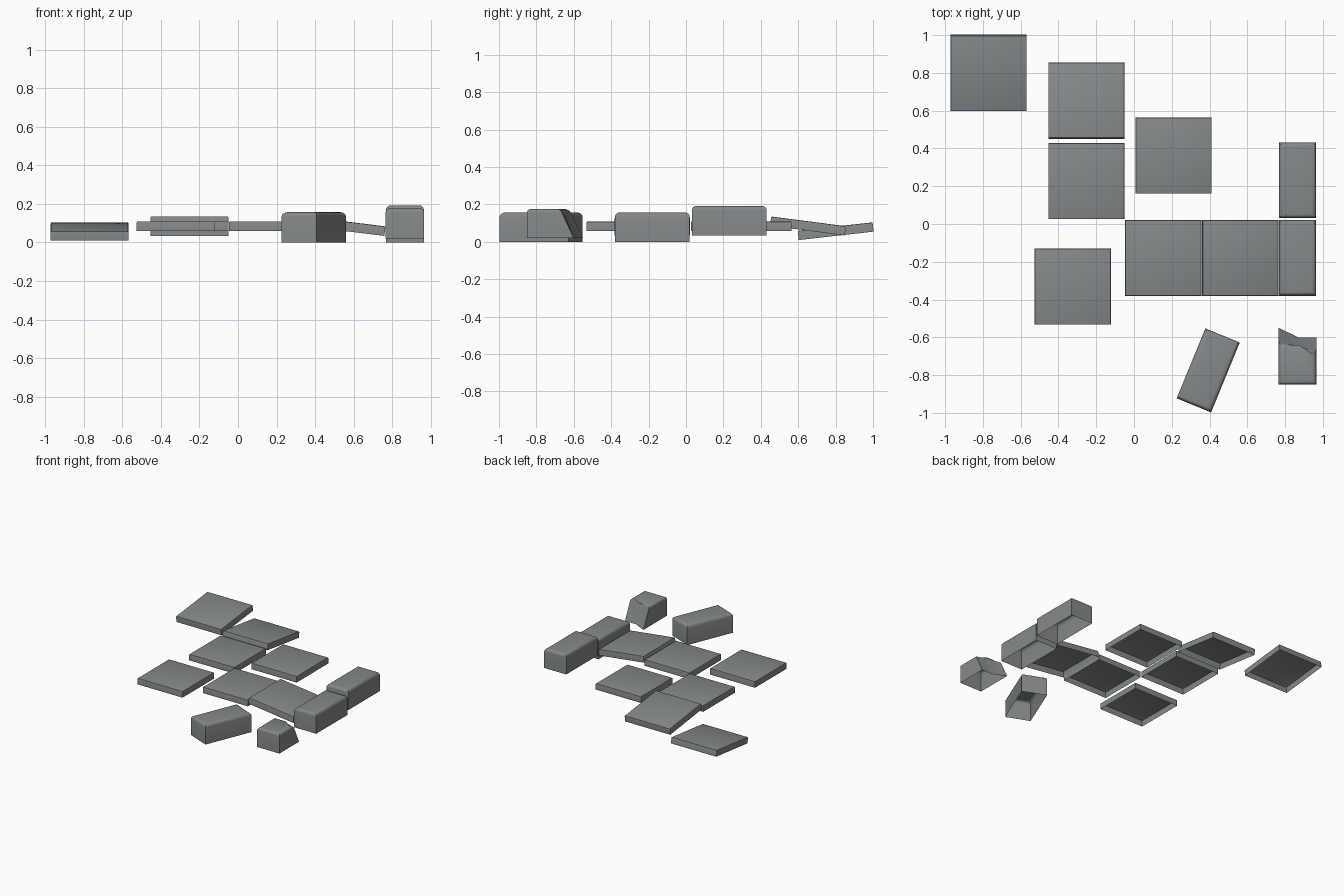
import bpy, bmesh, math
from mathutils import Vector

if "Cube" in bpy.data.objects:
    bpy.data.objects.remove(bpy.data.objects["Cube"])

grey = bpy.data.materials.new("stone grey")
grey.diffuse_color = (0.235, 0.25, 0.255, 1)
grey.use_nodes = True
grey.node_tree.nodes["Principled BSDF"].inputs["Base Color"].default_value = grey.diffuse_color


def shell(name, base, top, z0, z1, bevel, segs):
    """Open-bottomed prism with its top edges rounded."""
    bm = bmesh.new()
    lo = [bm.verts.new((x, y, z0)) for x, y in base]
    hi = [bm.verts.new((x, y, z1)) for x, y in top]
    n = len(lo)
    cap = bm.faces.new(hi)
    for i in range(n):
        j = (i + 1) % n
        bm.faces.new((lo[i], lo[j], hi[j], hi[i]))
    bmesh.ops.bevel(bm, geom=list(cap.edges), offset=bevel, segments=segs,
                    profile=0.5, affect='EDGES')
    me = bpy.data.meshes.new(name)
    bm.to_mesh(me)
    bm.free()
    me.materials.append(grey)
    ob = bpy.data.objects.new(name, me)
    bpy.context.collection.objects.link(ob)
    bpy.context.view_layer.objects.active = ob
    ob.select_set(True)
    bpy.ops.object.shade_smooth_by_angle(angle=math.radians(35))
    ob.select_set(False)
    return ob


def rect(w, d):
    return [(-w/2, -d/2), (w/2, -d/2), (w/2, d/2), (-w/2, d/2)]


# Thin square floor slabs: centre, tilt about x and y in degrees
slabs = [
    (-0.77, 0.80, 0.057, 6.4, 0),
    (-0.252, 0.652, 0.085, -7.4, 0),
    (-0.252, 0.227, 0.084, 0, 0),
    (0.21, 0.362, 0.084, 0, 0),
    (-0.324, -0.331, 0.084, 0, 0),
    (0.155, -0.18, 0.084, 0, 0),
    (0.562, -0.18, 0.083, 0, 7.0),
]
for i, (x, y, z, rx, ry) in enumerate(slabs):
    ob = shell(f"floor_slab_{i+1}", rect(0.403, 0.403), rect(0.403, 0.403),
               -0.025, 0.025, 0.006, 2)
    ob.location = (x, y, z)
    ob.rotation_euler = (math.radians(rx), math.radians(ry), 0)

# Long edging blocks: centre, base height, turn
for i, (x, y, z, turn) in enumerate([(0.866, 0.231, 0.035, 0),
                                     (0.866, -0.18, 0.0, 0),
                                     (0.393, -0.775, 0.0, -22.3)]):
    ob = shell(f"edge_block_{i+1}", rect(0.197, 0.4), rect(0.197, 0.4),
               0, 0.157, 0.024, 4)
    ob.location = (x, y, z)
    ob.rotation_euler.z = math.radians(turn)

# Broken block with a slanted fracture at the back
front = [(0.766, -0.85), (0.965, -0.85)]
shell("broken_block", front + [(0.965, -0.60), (0.87, -0.60), (0.766, -0.55)],
      front + [(0.965, -0.672), (0.87, -0.66), (0.766, -0.625)],
      0.02, 0.176, 0.02, 4)
